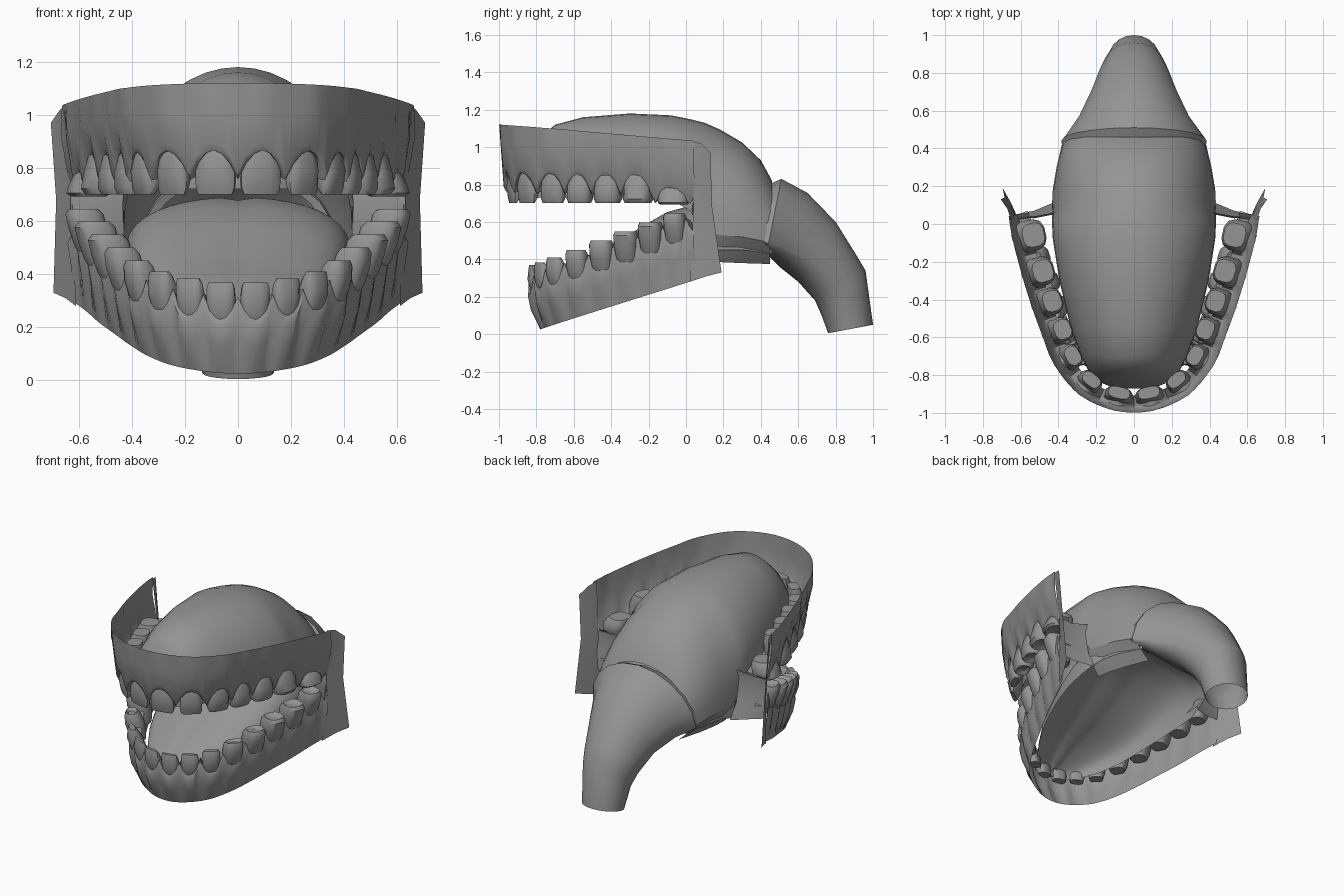
import bpy
import bmesh
import math
from mathutils import Vector

if "Cube" in bpy.data.objects:
    bpy.data.objects.remove(bpy.data.objects["Cube"])

GREY = (0.30, 0.30, 0.30, 1)
mat = bpy.data.materials.new("plain grey")
mat.use_nodes = True
mat.diffuse_color = GREY
mat.node_tree.nodes["Principled BSDF"].inputs["Base Color"].default_value = GREY


def loft(name, rings, closed=False, cap_start=False, cap_end=False, angle=40):
    """Skin a list of equally long point rows into one object."""
    bm = bmesh.new()
    rows = [[bm.verts.new(p) for p in ring] for ring in rings]
    n = len(rows[0])
    for a, b in zip(rows, rows[1:]):
        for i in range(n if closed else n - 1):
            j = (i + 1) % n
            bm.faces.new((a[i], a[j], b[j], b[i]))
    if cap_start:
        bm.faces.new(rows[0])
    if cap_end:
        bm.faces.new(rows[-1])
    bmesh.ops.recalc_face_normals(bm, faces=bm.faces)
    mesh = bpy.data.meshes.new(name)
    bm.to_mesh(mesh)
    bm.free()
    mesh.materials.append(mat)
    obj = bpy.data.objects.new(name, mesh)
    bpy.context.collection.objects.link(obj)
    bpy.ops.object.select_all(action="DESELECT")
    bpy.context.view_layer.objects.active = obj
    obj.select_set(True)
    bpy.ops.object.shade_smooth_by_angle(angle=math.radians(angle))


def mirrored_loft(name, rows):
    """Make a left part and its mirror image on the right."""
    for side, s in (("left", 1), ("right", -1)):
        loft(f"{name}_{side}", [[(s * x, y, z) for x, y, z in row] for row in rows])


def full_arch(half):
    """Mirror the left half of a dental arch into one run of points."""
    return [Vector((-x, y, 0)) for x, y in reversed(half)] + [Vector((x, y, 0)) for x, y in half]


def arch_point(pts, t):
    """Smooth point and directions on an arch; whole t are tooth centres."""
    i = min(int(t), len(pts) - 2)
    f = t - i
    a, b, c, d = (pts[max(0, min(len(pts) - 1, k))] for k in range(i - 1, i + 3))
    p = 0.5 * (2 * b + (c - a) * f + (2 * a - 5 * b + 4 * c - d) * f ** 2
               + (3 * b - a - 3 * c + d) * f ** 3)
    v = 0.5 * ((c - a) + 2 * (2 * a - 5 * b + 4 * c - d) * f
               + 3 * (3 * b - a - 3 * c + d) * f ** 2)
    v.normalize()
    return p, v, Vector((v.y, -v.x, 0))


# The last point of each arch is the gum end behind the last tooth
upper_arch = full_arch([(.08, -.90), (.23, -.83), (.33, -.70), (.385, -.56),
                        (.44, -.41), (.49, -.25), (.54, -.06), (.56, .06)])
lower_arch = full_arch([(.06, -.79), (.17, -.75), (.27, -.68), (.35, -.57), (.41, -.44),
                        (.46, -.31), (.51, -.18), (.55, -.05), (.59, .06)])


# Heights along each jaw
def upper_neck(y):
    return .87 - .03 * (y + 1) - .35 * max(0, y + .25)


def upper_tip(y):
    return .70 if y < -.15 else .70 - .08 * (y + .15)


def lower_tip(y):
    return .365 + .375 * (y + .8)


def lower_neck(y):
    return lower_tip(y) - .14


# Teeth
def tooth(name, arch, t, width, depth, neck, tip, lean, biting):
    p, along, out = arch_point(arch, t)
    z0, z1 = neck(p.y), tip(p.y)
    profile = [(-.3, .75, .7), (0, .92, .9), (.45, 1, 1), (.85, .98, .5 + .5 * biting),
               (1, .85, .25 + .5 * biting)]
    rings = []
    for f, sw, sd in profile:
        ring = []
        for k in range(12):
            a = math.tau * (k + .5) / 12
            c, s = math.cos(a), math.sin(a)
            u = math.copysign(abs(c) ** .7, c) * width * sw / 2
            v = math.copysign(abs(s) ** .7, s) * depth * sd / 2
            q = p + along * u + out * (v + lean * f)
            ring.append((q.x, q.y, z0 + (z1 - z0) * f))
        rings.append(ring)
    # Molars get a sunken chewing surface
    if biting > .5:
        mid = p + out * lean
        low = z1 - (z1 - z0) * .12
        rings.append([(mid.x + (x - mid.x) * .6, mid.y + (y - mid.y) * .6, low)
                      for x, y, z in rings[-1]])
    loft(name, rings, True, True, True)


def tooth_row(jaw, arch, widths, depths, biting, neck, tip, lean):
    half = len(arch) // 2
    for i, (w, d, b) in enumerate(zip(widths, depths, biting)):
        for side, t in (("left", half + i), ("right", half - 1 - i)):
            tooth(f"{jaw}_tooth_{side}_{i + 1}", arch, t, w, d, neck, tip, lean, b)


tooth_row("upper", upper_arch, [.155, .14, .14, .14, .15, .16, .17],
          [.09, .095, .11, .13, .14, .155, .165], [0, 0, .2, .7, .8, 1, 1],
          upper_neck, upper_tip, .025)
tooth_row("lower", lower_arch, [.11, .11, .11, .12, .13, .13, .13, .12],
          [.08, .085, .10, .12, .14, .15, .15, .14], [0, 0, .2, .6, .8, 1, 1, 1],
          lower_neck, lower_tip, .035)


# Gums: sheets following each arch, scalloped around the teeth
def gum(name, arch, rows_at):
    columns = []
    steps = (len(arch) - 1) * 6
    for k in range(steps + 1):
        t = k / 6
        p, along, out = arch_point(arch, t)
        gap = min(1, 2 * abs(t - round(t)))
        column = []
        for off, z in rows_at(p, gap):
            q = p + out * off
            column.append((q.x, q.y, z))
        columns.append(column)
    loft(name, columns, angle=50)


def upper_rows(p, gap):
    top = 1.12 - .09 * (p.y + .9)
    margin = max(.70, upper_neck(p.y) - .11 * gap ** 2)
    rib = .014 * (1 - gap)
    wide = .09 + .015 * min(1, max(0, p.y + .9) * 4)
    return [(wide, top), (wide - .012 + rib, top * .6 + margin * .4),
            (.066 + rib, margin + .03), (.05 + rib, margin), (.0, margin + .01)]


def lower_rows(p, gap):
    margin = lower_neck(p.y) + .09 * gap ** 2
    base = .03 + .31 * (p.y + .78)
    bottom = .045 * max(0, p.y + .78) - .015
    rib = .01 * (1 - gap)
    return [(bottom, base), (.03 + rib, (base + margin) / 2),
            (.045 + rib, margin - .03), (.04, margin), (-.03, margin - .01)]


gum("upper_gum", upper_arch, upper_rows)
gum("lower_gum", lower_arch, lower_rows)

# Cheeks joining the two gums at the back
columns = []
for top, middle, bottom in (
        ((.65, .02, 1.035), (.625, .04, .68), (.61, .02, .28)),
        ((.67, .08, 1.02), (.655, .09, .68), (.65, .11, .31)),
        ((.705, .13, .97), (.685, .14, .68), (.695, .19, .33))):
    a, b, c = Vector(top), Vector(middle), Vector(bottom)
    columns.append([a, a.lerp(b, .5), b, b.lerp(c, .5), c])
mirrored_loft("cheek", columns)

# Mouth corners closing the gap between the cheeks and the palate
mirrored_loft("mouth_corner", [
    [(.63, .04, .72), (.53, .04, .72), (.42, .06, .74)],
    [(.63, .04, .66), (.53, .03, .67), (.43, .05, .68)],
    [(.63, .05, .58), (.53, .05, .57), (.43, .08, .53)],
    [(.62, .05, .46), (.53, .07, .44), (.41, .12, .42)]])


# Arched shells
def arch_shell(name, sections, power, groove=0):
    rings = []
    for y, w, top, rim in sections:
        ring = []
        for k in range(21):
            a = math.pi * k / 20
            z = rim + (top - rim) * max(0, math.sin(a)) ** power
            ring.append((w * math.cos(a), y, z - (groove if k == 10 else 0)))
        rings.append(ring)
    loft(name, rings, cap_start=True)


# Palate dome, flaring to the front teeth and dropping behind them to the throat
arch_shell("palate_dome", [
    (-.87, .10, .78, .72), (-.83, .20, .87, .72), (-.78, .24, 1.05, .73),
    (-.70, .28, 1.12, .73), (-.55, .335, 1.16, .73), (-.30, .395, 1.18, .73),
    (-.08, .43, 1.17, .72), (.02, .435, 1.15, .66), (.10, .43, 1.13, .54),
    (.18, .43, 1.095, .53), (.30, .41, 1.025, .52), (.40, .385, .93, .50),
    (.46, .365, .82, .48)], .95)

# Tongue, reaching the lower teeth, rising to the back then falling into the throat
arch_shell("tongue", [
    (-.78, .08, .25, .20), (-.72, .17, .29, .22), (-.62, .24, .36, .24),
    (-.50, .31, .42, .28), (-.38, .355, .48, .32), (-.24, .395, .575, .36),
    (-.10, .42, .655, .39), (.03, .43, .69, .41), (.10, .42, .69, .43),
    (.18, .40, .66, .45), (.30, .37, .60, .45), (.46, .32, .53, .43)], .58, groove=.012)

# Slanted floor edges running from the palate rim in under the throat
mirrored_loft("throat_floor", [
    [(.435, .08, .55), (.40, .08, .46), (.35, .08, .39)],
    [(.43, .18, .53), (.39, .18, .45), (.34, .18, .385)],
    [(.41, .30, .52), (.36, .30, .45), (.31, .30, .38)],
    [(.375, .45, .49), (.32, .45, .43), (.26, .45, .375)]])

# Throat tube: top point, bottom point, half width and height of the widest place
throat = [((.45, .78), (.43, .46), .34, .12), ((.44, .80), (.41, .45), .38, .12),
          ((.51, .83), (.43, .43), .385, .14), ((.65, .755), (.50, .36), .305, .25),
          ((.80, .60), (.60, .28), .235, .36), ((.90, .44), (.69, .18), .19, .45),
          ((.96, .34), (.725, .10), .16, .5), ((1.0, .05), (.76, .005), .135, .5)]
rings = []
for (ty, tz), (by, bz), w, low in throat:
    ring = []
    for k in range(20):
        a = math.tau * k / 20
        s = math.sin(a)
        f = low + s * (1 - low if s > 0 else low)
        ring.append((w * math.cos(a), by + (ty - by) * f, bz + (tz - bz) * f))
    rings.append(ring)
loft("throat", rings, closed=True)
